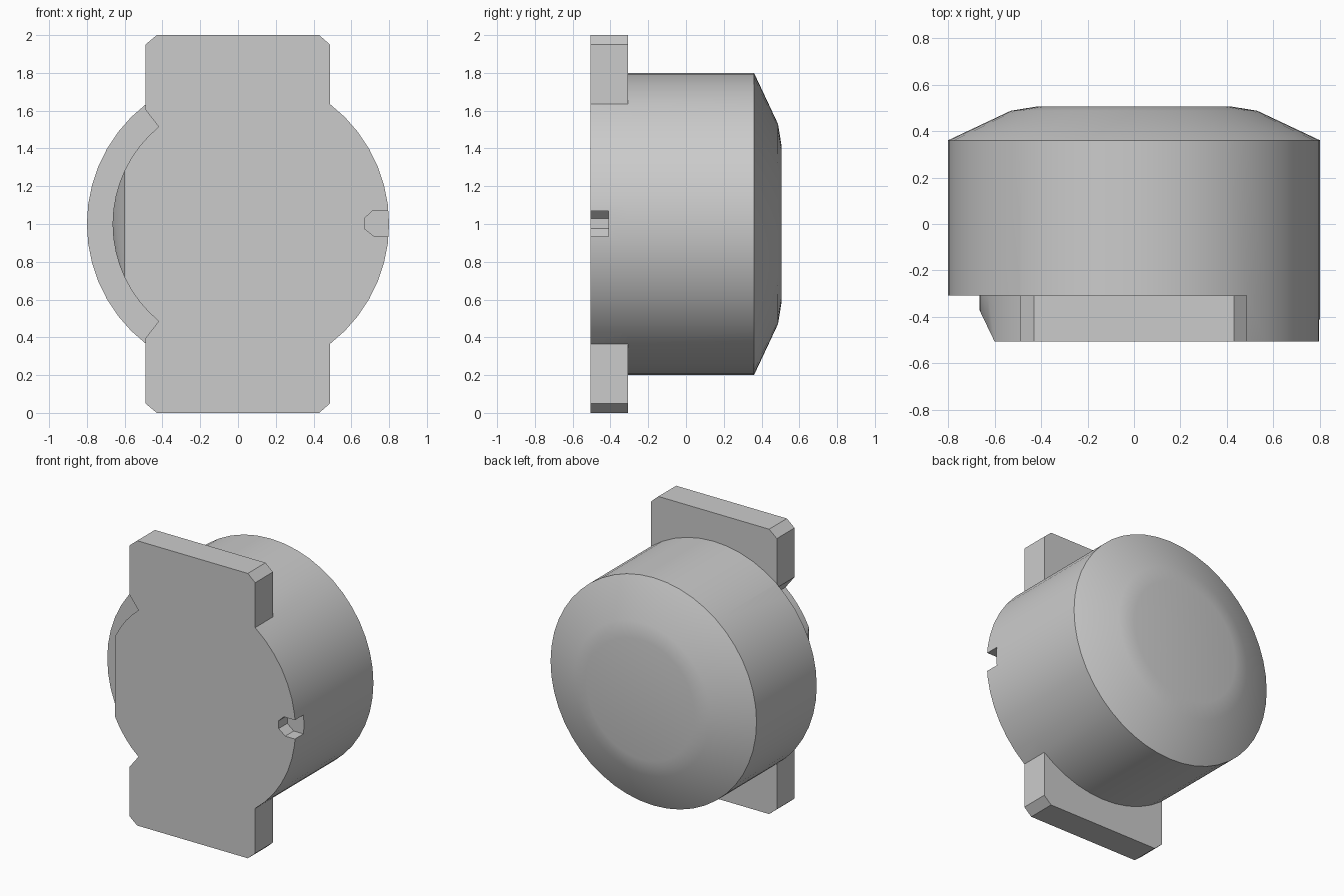
import bpy
import bmesh
from math import cos, sin, radians
from mathutils import Matrix

cube = bpy.data.objects.get("Cube")
if cube:
    bpy.data.objects.remove(cube, do_unlink=True)

FRONT, STEP, SHOULDER = -0.505, -0.308, 0.36
RADIUS, SEGMENTS = 0.8, 48

grey = bpy.data.materials.new("plain grey")
grey.use_nodes = True
grey.diffuse_color = (0.6, 0.6, 0.6, 1)
grey.node_tree.nodes["Principled BSDF"].inputs["Base Color"].default_value = grey.diffuse_color


def add_object(name, bm):
    bmesh.ops.recalc_face_normals(bm, faces=bm.faces)
    mesh = bpy.data.meshes.new(name)
    bm.to_mesh(mesh)
    bm.free()
    mesh.materials.append(grey)
    obj = bpy.data.objects.new(name, mesh)
    bpy.context.collection.objects.link(obj)
    return obj


def arc(radius, start, end, steps):
    """Points (x, z) on a circle around the body axis."""
    angles = [radians(start + (end - start) * i / steps) for i in range(steps + 1)]
    return [(radius * cos(a), 1 + radius * sin(a)) for a in angles]


def prism(outline, y0, y1):
    """Extrude an (x, z) outline from y0 to y1."""
    bm = bmesh.new()
    face = bm.faces.new([bm.verts.new((x, y0, z)) for x, z in outline])
    out = bmesh.ops.extrude_face_region(bm, geom=[face])
    verts = [v for v in out["geom"] if isinstance(v, bmesh.types.BMVert)]
    bmesh.ops.translate(bm, verts=verts, vec=(0, y1 - y0, 0))
    return bm


def combine(target, tool, operation):
    mod = target.modifiers.new(operation.lower(), "BOOLEAN")
    mod.operation, mod.object, mod.solver = operation, tool, "EXACT"
    bpy.context.view_layer.objects.active = target
    bpy.ops.object.modifier_apply(modifier=mod.name)
    bpy.data.objects.remove(tool, do_unlink=True)


# Round body with a sloped, flat-topped back
bm = bmesh.new()
rings = []
for radius, y in [(RADIUS, STEP), (RADIUS, SHOULDER), (0.53, 0.487), (0.42, 0.505)]:
    rings.append([bm.verts.new((x, y, z)) for x, z in arc(radius, 0, 360, SEGMENTS)[:-1]])
for a, b in zip(rings, rings[1:]):
    for i in range(SEGMENTS):
        j = (i + 1) % SEGMENTS
        bm.faces.new((a[i], a[j], b[j], b[i]))
bm.faces.new(rings[0])
bm.faces.new(rings[-1])
body = add_object("round_body", bm)

# Front plate: round on the left, tabs above and below, smaller arc on the right
upper_tab = [(0.487, 1.95), (0.43, 2), (-0.43, 2), (-0.49, 1.95), (-0.49, 1.605)]
lower_tab = [(x, 2 - z) for x, z in reversed(upper_tab)]
outline = arc(RADIUS, -52.5, 52.5, 14) + upper_tab + arc(0.664, 129.2, 230.8, 16) + lower_tab
bm = prism(outline, FRONT, STEP)

# Slanted flat on the smaller arc
bmesh.ops.bisect_plane(bm, geom=bm.verts[:] + bm.edges[:] + bm.faces[:],
                       plane_co=(-0.6, FRONT, 1), plane_no=(-0.125, -0.06, 0),
                       clear_outer=True)
bmesh.ops.holes_fill(bm, edges=[e for e in bm.edges if e.is_boundary], sides=0)
plate = add_object("front_plate", bm)

# Keyway slot in the rim
slot = [(0.9, 0.935), (0.72, 0.935), (0.67, 0.975), (0.67, 1.03), (0.71, 1.068), (0.9, 1.068)]
cutter = add_object("slot_cutter", prism(slot, FRONT - 0.1, -0.41))
cutter.hide_render = True
combine(plate, cutter, "DIFFERENCE")

# One solid housing with smooth rounds and crisp edges
combine(body, plate, "UNION")
body.name = "housing"
bpy.ops.object.select_all(action="DESELECT")
body.select_set(True)
bpy.context.view_layer.objects.active = body
bpy.ops.object.shade_smooth_by_angle(angle=radians(30))
